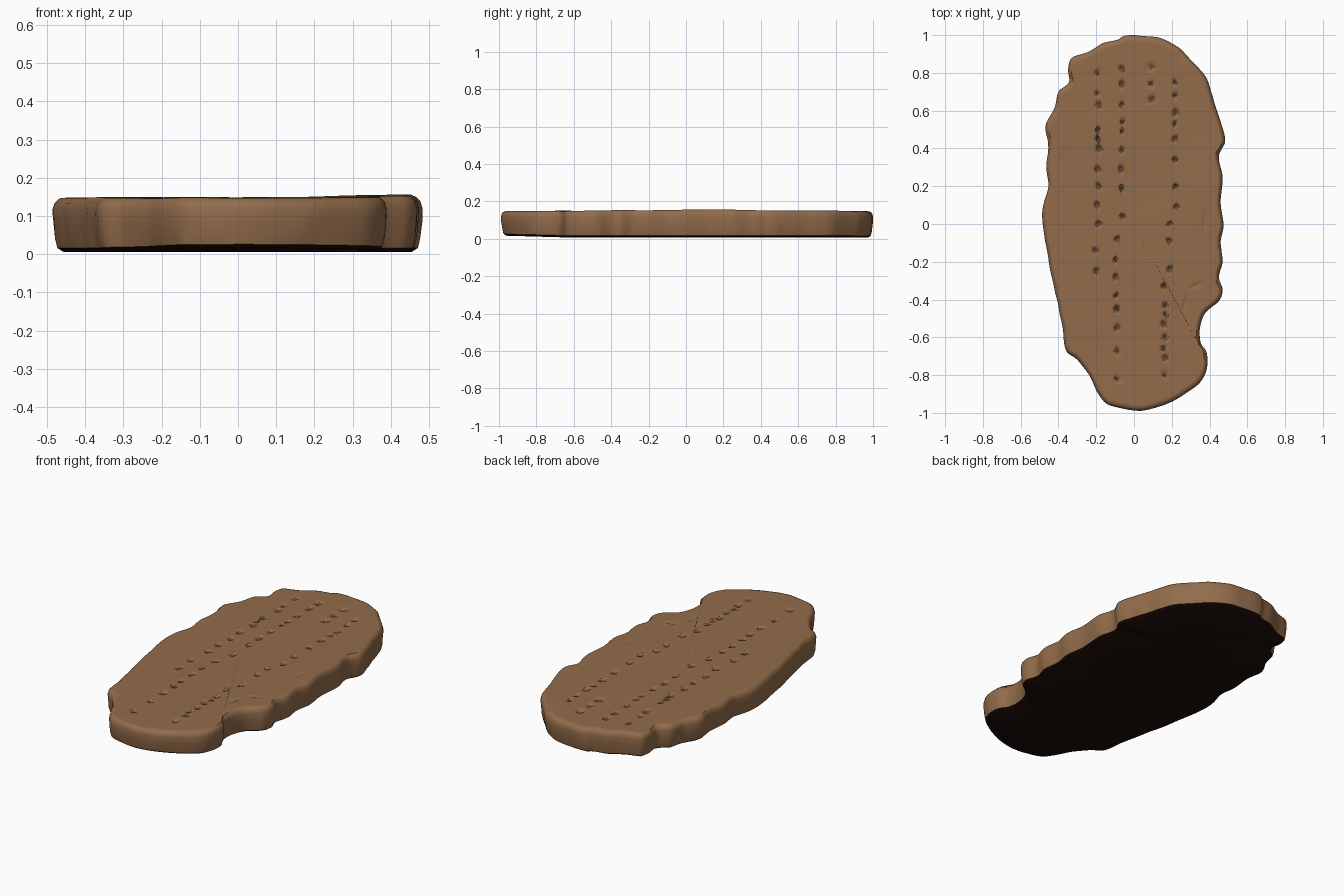
import bpy, bmesh, math, random
from mathutils import Vector, noise

random.seed(4)
if "Cube" in bpy.data.objects:
    bpy.data.objects.remove(bpy.data.objects["Cube"])


def material(name, color):
    mat = bpy.data.materials.new(name)
    mat.use_nodes = True
    mat.diffuse_color = color
    mat.node_tree.nodes["Principled BSDF"].inputs["Base Color"].default_value = color
    return mat


brown = material("baked brown", (0.29, 0.15, 0.07, 1))
dark = material("charred underside", (0.012, 0.004, 0.003, 1))
hollow = material("hollow brown", (0.13, 0.065, 0.03, 1))

# Irregular outline, counterclockwise from the front tip
outline = [
    (.02, -.99), (.14, -.965), (.24, -.92), (.34, -.85), (.385, -.77), (.385, -.68),
    (.355, -.63), (.35, -.56), (.38, -.47), (.45, -.41), (.47, -.35), (.45, -.28),
    (.47, -.2), (.46, -.1), (.475, 0), (.46, .12), (.47, .25), (.45, .36),
    (.485, .44), (.46, .54), (.43, .63), (.41, .7), (.38, .78), (.3, .87),
    (.23, .94), (.12, .99), (-.04, 1), (-.09, .975), (-.16, .96), (-.25, .91),
    (-.33, .88), (-.35, .82), (-.345, .75), (-.4, .7), (-.42, .62), (-.47, .52),
    (-.455, .42), (-.465, .3), (-.455, .2), (-.485, .08), (-.48, -.03), (-.46, -.15),
    (-.44, -.27), (-.41, -.4), (-.38, -.55), (-.36, -.67), (-.3, -.72), (-.24, -.8),
    (-.19, -.9), (-.13, -.96)]


def smooth_loop(points, steps):
    """Closed Catmull-Rom curve through the points."""
    pts = [Vector(p) for p in points]
    count, result = len(pts), []
    for i in range(count):
        a, b, c, d = (pts[(i + k) % count] for k in (-1, 0, 1, 2))
        for s in range(steps):
            t = s / steps
            result.append((b * 2 + (c - a) * t + (a * 2 - b * 5 + c * 4 - d) * t ** 2
                           + (b * 3 - a - c * 3 + d) * t ** 3) / 2)
    return result


rim = smooth_loop(outline, 8)
count = len(rim)
normals = []
for i in range(count):
    along = rim[(i + 3) % count] - rim[i - 3]
    normals.append(Vector((along.y, -along.x)).normalized())

# Rows of small hollows: (x of each run, list of y)
runs = [
    (-.19, (.8, .69, .63, .5, .45, .4, .29, .2, .1, 0)), (-.2, (-.14, -.25)),
    (-.065, (.82, .74, .63, .54, .49, .39, .29, .19, .04)),
    (-.095, (-.08, -.19, -.28, -.38, -.45, -.55, -.67, -.82)),
    (.095, (.83, .74, .66)), (.22, (.75, .68, .59, .53, .45, .34, .2, .09)),
    (.19, (0, -.09, -.24)), (.16, (-.33, -.43, -.48, -.53, -.6, -.66, -.71, -.8))]
dents = []
for x, ys in runs:
    for y in ys:
        size = random.uniform(0.015, 0.022)
        dents.append((x + random.uniform(-.006, .006), y, size * 0.9, size * 1.2,
                      0.016, random.uniform(-.8, .8)))
# Shallow creases in the crust: x, y, half width, half length, depth, angle
dents += [(.27, -.42, .014, .07, .005, -.25), (.33, -.325, .014, .05, .005, -1.2),
          (.375, .02, .012, .07, .005, -.1), (.24, .89, .012, .05, .005, .3)]


def dent_depth(x, y):
    """How far the crust is pressed down at a point."""
    depth = 0
    for cx, cy, rx, ry, deep, angle in dents:
        dx, dy = x - cx, y - cy
        if abs(dx) < ry and abs(dy) < ry:
            u = (dx * math.cos(angle) + dy * math.sin(angle)) / rx
            v = (dy * math.cos(angle) - dx * math.sin(angle)) / ry
            depth = max(depth, deep * (1 - u * u - v * v))
    return depth


def crust_height(x, y):
    wave = noise.noise(Vector((x * 3, y * 3, 2)))
    return 0.147 + 0.004 * wave + 0.02 * max(0, x) * (1 - abs(y))


# Wall rows (height, inset), with faint vertical flutes
wall = [(0.006, 0.028), (0.016, 0.012), (0.04, 0.006), (0.08, 0.002),
        (0.115, 0), (0.134, 0.005), (0.143, 0.014)]
bm = bmesh.new()
rows = []
for z, inset in wall:
    row = []
    for p, n in zip(rim, normals):
        flute = 0.005 * abs(noise.noise(Vector((p.x * 9, p.y * 9, z * 12))))
        x, y = p - n * (inset + flute)
        front_lift = 0.03 * max(0, -y - 0.6) * (1 - z / 0.143)
        crust_lift = (crust_height(x, y) - 0.147) * z / 0.143
        row.append(bm.verts.new((x, y, z + front_lift + crust_lift)))
    rows.append(row)

# Crust: rings shrinking from the upper edge to the middle
edge = [v.co.xy for v in rows[-1]]
rings = 80
for ring in range(rings - 1, 0, -1):
    row = []
    for p in edge:
        x, y = p * (ring / rings)
        row.append(bm.verts.new((x, y, crust_height(x, y) - dent_depth(x, y))))
    rows.append(row)

for low, high in zip(rows, rows[1:]):
    for i in range(count):
        j = (i + 1) % count
        bm.faces.new((low[i], low[j], high[j], high[i]))
bm.faces.new(rows[-1])
bm.faces.new(list(reversed(rows[0])))
bm.normal_update()

# Dark underside, darker hollow floors
for face in bm.faces:
    center = face.calc_center_median()
    if face.normal.z < -0.4:
        face.material_index = 1
    elif center.z > 0.12 and dent_depth(center.x, center.y) > 0.007:
        face.material_index = 2

mesh = bpy.data.meshes.new("slab")
bm.to_mesh(mesh)
bm.free()
for mat in (brown, dark, hollow):
    mesh.materials.append(mat)
slab = bpy.data.objects.new("slab", mesh)
bpy.context.collection.objects.link(slab)

# Smooth shading that keeps the sharp edges
bpy.context.view_layer.objects.active = slab
slab.select_set(True)
bpy.ops.object.shade_smooth_by_angle(angle=math.radians(40))
